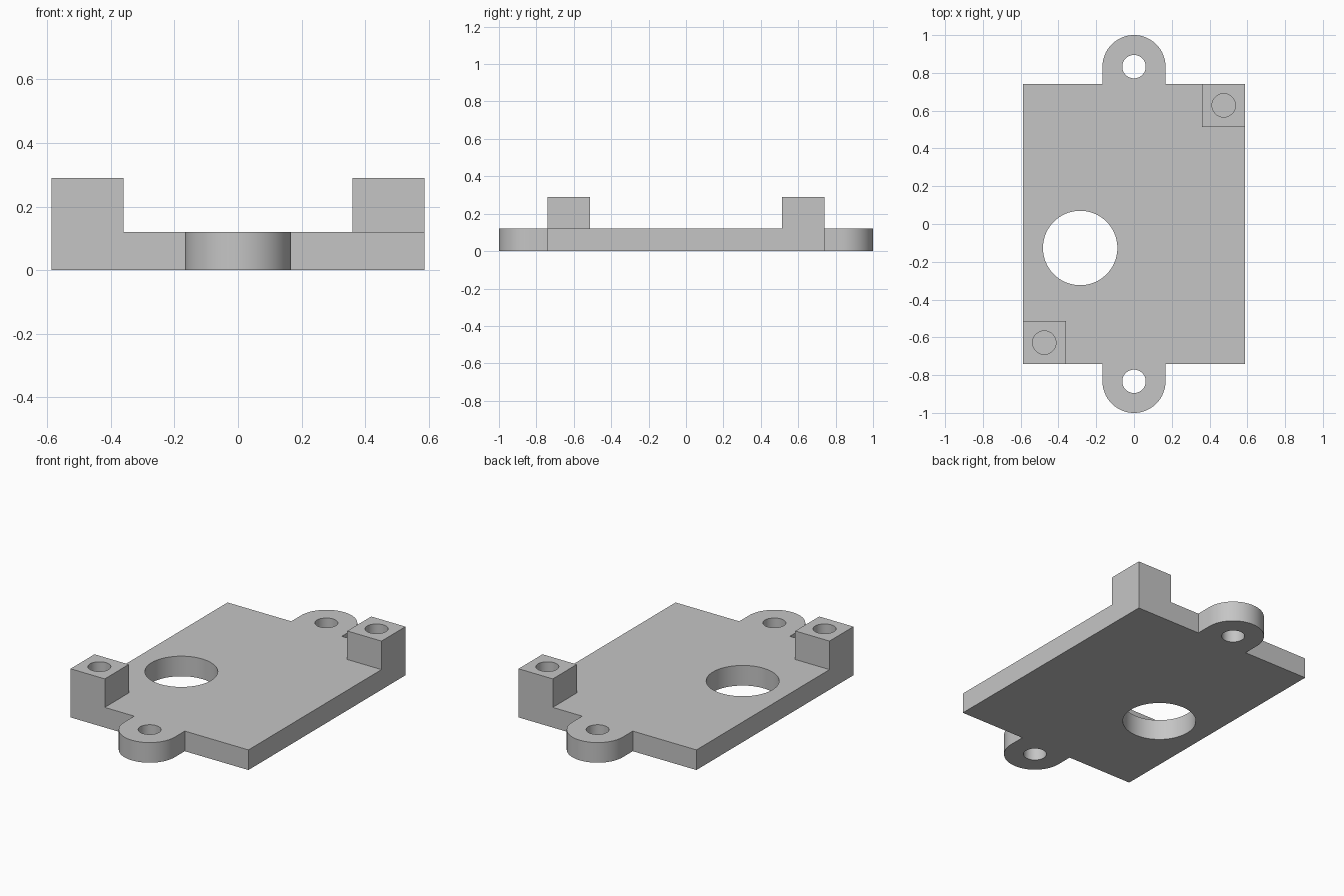
import bpy
import bmesh
from math import cos, sin, pi, radians
from mathutils import Matrix

cube = bpy.data.objects.get("Cube")
if cube:
    bpy.data.objects.remove(cube, do_unlink=True)

HALF_X, HALF_Y = 0.587, 0.74      # plate half size
PLATE_H, POST_H = 0.12, 0.29      # heights
LUG_R, LUG_Y = 0.167, 0.833       # rounded mounting ears
SCREW_R = 0.062
POST = 0.226                      # square post width

grey = bpy.data.materials.new("plain grey")
grey.use_nodes = True
colour = (0.56, 0.56, 0.56, 1)
grey.diffuse_color = colour
grey.node_tree.nodes["Principled BSDF"].inputs["Base Color"].default_value = colour


def to_object(name, bm):
    bmesh.ops.recalc_face_normals(bm, faces=bm.faces)
    mesh = bpy.data.meshes.new(name)
    bm.to_mesh(mesh)
    bm.free()
    mesh.materials.append(grey)
    obj = bpy.data.objects.new(name, mesh)
    bpy.context.scene.collection.objects.link(obj)
    return obj


def prism(name, outline, z0, z1):
    bm = bmesh.new()
    face = bm.faces.new([bm.verts.new((x, y, z0)) for x, y in outline])
    side = bmesh.ops.extrude_face_region(bm, geom=[face])["geom"]
    verts = [v for v in side if isinstance(v, bmesh.types.BMVert)]
    bmesh.ops.translate(bm, verts=verts, vec=(0, 0, z1 - z0))
    return to_object(name, bm)


def circle(x, y, r, n=64):
    return [(x + r * cos(2 * pi * i / n), y + r * sin(2 * pi * i / n)) for i in range(n)]


def combine(target, tool, operation):
    mod = target.modifiers.new(operation.title(), 'BOOLEAN')
    mod.operation = operation
    mod.solver = 'EXACT'
    mod.object = tool
    bpy.ops.object.select_all(action='DESELECT')
    bpy.context.view_layer.objects.active = target
    target.select_set(True)
    bpy.ops.object.modifier_apply(modifier=mod.name)
    bpy.data.objects.remove(tool, do_unlink=True)


# Plate outline with a rounded ear on the front and back edges
arc = [(LUG_R * cos(pi * i / 32), LUG_Y + LUG_R * sin(pi * i / 32)) for i in range(33)]
half = [(HALF_X, HALF_Y), (LUG_R, HALF_Y)] + arc + [(-LUG_R, HALF_Y), (-HALF_X, HALF_Y)]
plate = prism("mounting_plate", half + [(-x, -y) for x, y in half], 0, PLATE_H)

# Square posts in opposite corners
for s in (1, -1):
    inner_x, inner_y = HALF_X - POST, HALF_Y - POST
    corners = [(inner_x, inner_y), (HALF_X, inner_y), (HALF_X, HALF_Y), (inner_x, HALF_Y)]
    post = prism("corner_post", [(s * x, s * y) for x, y in corners], 0, POST_H)
    combine(plate, post, 'UNION')

# Ear holes go through, post holes are blind
for s in (1, -1):
    ear_hole = prism("ear_hole_cutter", circle(0, s * LUG_Y, SCREW_R), -0.1, 0.4)
    combine(plate, ear_hole, 'DIFFERENCE')
    blind_hole = prism("post_hole_cutter", circle(s * 0.475, s * 0.628, SCREW_R), PLATE_H, 0.4)
    combine(plate, blind_hole, 'DIFFERENCE')

# Large round opening
opening = prism("opening_cutter", circle(-0.285, -0.127, 0.197, 96), -0.1, 0.4)
combine(plate, opening, 'DIFFERENCE')

# Smooth round walls, crisp edges
bpy.ops.object.select_all(action='DESELECT')
plate.select_set(True)
bpy.context.view_layer.objects.active = plate
bpy.ops.object.shade_smooth_by_angle(angle=radians(30))
